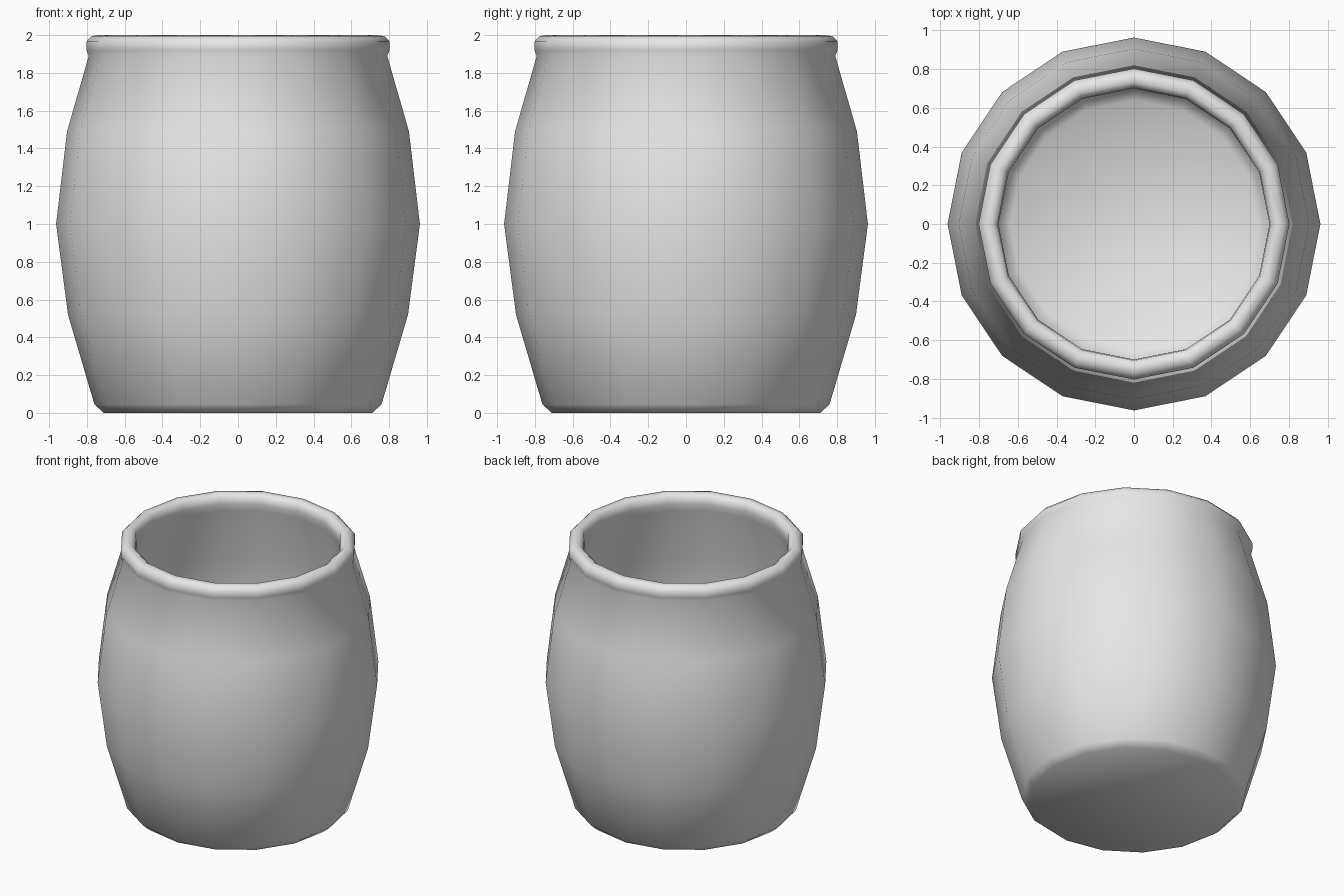
import bpy, bmesh, math

if "Cube" in bpy.data.objects:
    bpy.data.objects.remove(bpy.data.objects["Cube"], do_unlink=True)

SIDES = 16

# One plain grey material
grey = bpy.data.materials.new("light grey")
grey.use_nodes = True
colour = (0.8, 0.8, 0.8, 1.0)
grey.diffuse_color = colour
grey.node_tree.nodes["Principled BSDF"].inputs["Base Color"].default_value = colour


def lathe(name, profile):
    """Spin a (radius, height) profile, capping both ends with a flat disc."""
    bm = bmesh.new()
    rings = []
    for r, z in profile:
        angles = [2 * math.pi * i / SIDES for i in range(SIDES)]
        rings.append([bm.verts.new((r * math.cos(a), r * math.sin(a), z)) for a in angles])
    for low, high in zip(rings, rings[1:]):
        for i in range(SIDES):
            j = (i + 1) % SIDES
            bm.faces.new((low[i], low[j], high[j], high[i]))
    bm.faces.new(rings[0][::-1])
    # The inner floor fans from its middle so it shades evenly
    middle = bm.verts.new((0, 0, profile[-1][1]))
    for i in range(SIDES):
        bm.faces.new((rings[-1][i], rings[-1][(i + 1) % SIDES], middle))
    for face in bm.faces:
        face.smooth = True
    mesh = bpy.data.meshes.new(name)
    bm.to_mesh(mesh)
    bm.free()
    mesh.materials.append(grey)
    obj = bpy.data.objects.new(name, mesh)
    bpy.context.collection.objects.link(obj)
    return obj


# Outer wall from the foot up, rounded rim, then inner wall down to the floor
outer = [(0.71, 0.0), (0.76, 0.045), (0.90, 0.52), (0.963, 1.0), (0.905, 1.49), (0.79, 1.89)]
rim = [(0.803, 1.92), (0.803, 1.965), (0.775, 1.995), (0.735, 2.0), (0.705, 1.975), (0.70, 1.93)]
inner = [(0.71, 1.88), (0.82, 1.48), (0.875, 1.0), (0.82, 0.54), (0.70, 0.14), (0.64, 0.09)]
lathe("barrel_pot", outer + rim + inner)
